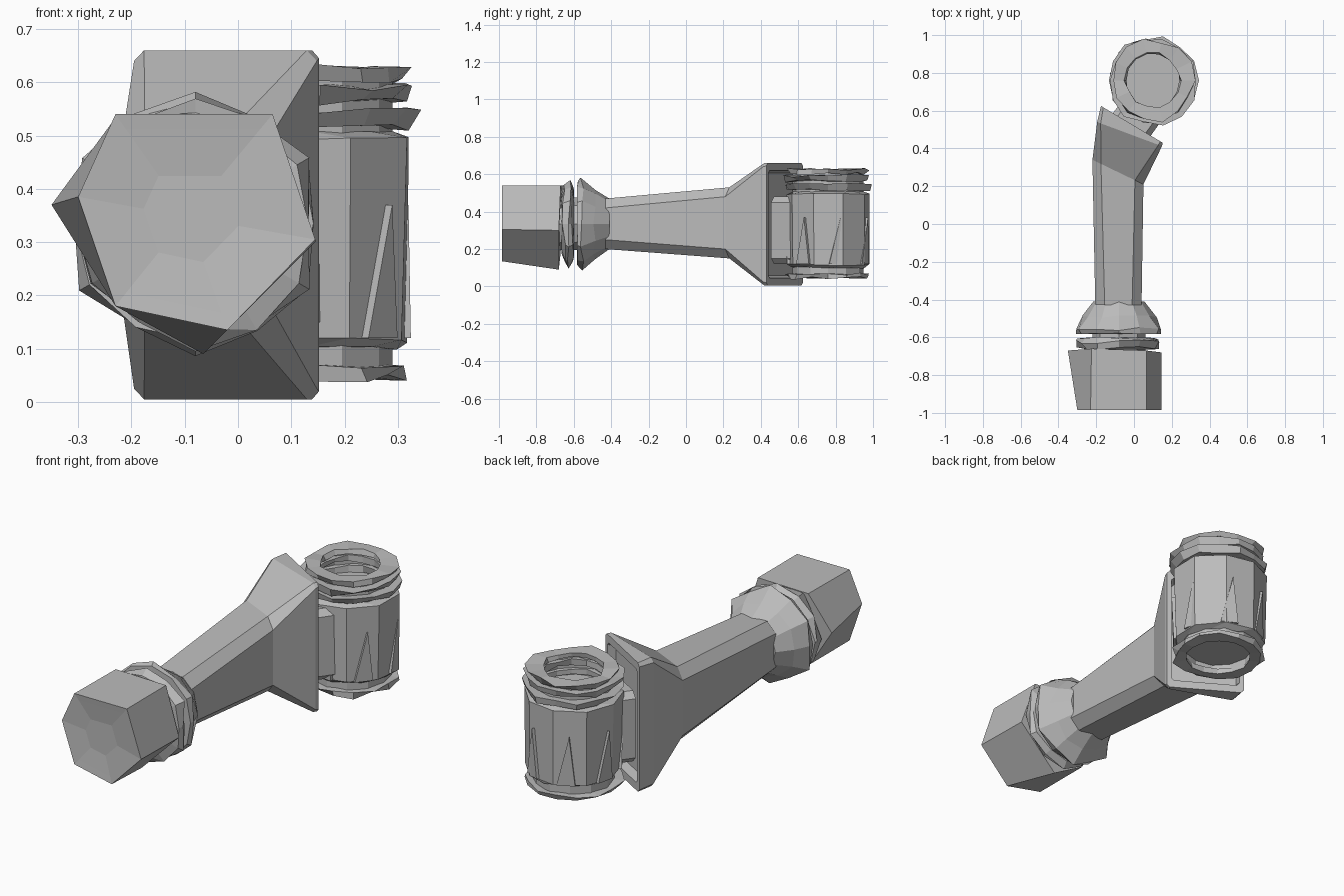
import bpy, bmesh, math, random
from mathutils import Vector

random.seed(4)
cube = bpy.data.objects.get("Cube")
if cube:
    bpy.data.objects.remove(cube, do_unlink=True)

grey = bpy.data.materials.new("plain grey")
grey.use_nodes = True
grey.diffuse_color = (0.5, 0.5, 0.5, 1)
grey.node_tree.nodes["Principled BSDF"].inputs["Base Color"].default_value = (0.5, 0.5, 0.5, 1)


def loft(name, rings, closed=False):
    """Skin a list of equal point rings; cap the ends, or join them when closed."""
    bm = bmesh.new()
    rows = [[bm.verts.new(p) for p in ring] for ring in rings]
    pairs = list(zip(rows, rows[1:])) + ([(rows[-1], rows[0])] if closed else [])
    for a, b in pairs:
        for i in range(len(a)):
            j = (i + 1) % len(a)
            bm.faces.new((a[i], a[j], b[j], b[i]))
    if not closed:
        bm.faces.new(rows[0])
        bm.faces.new(rows[-1])
    bmesh.ops.recalc_face_normals(bm, faces=bm.faces)
    mesh = bpy.data.meshes.new(name)
    bm.to_mesh(mesh)
    bm.free()
    mesh.materials.append(grey)
    obj = bpy.data.objects.new(name, mesh)
    bpy.context.collection.objects.link(obj)
    return obj


def circle(axis, at, radius, n, rough=0.0, turn=0.0):
    """Rough polygon around the handle axis (y) or the drum axis (z)."""
    pts = []
    for i in range(n):
        a = math.tau * (i + turn) / n
        r = radius + random.uniform(-rough, rough)
        h = at + random.uniform(-rough, rough) * 0.6
        c, s = r * math.cos(a), r * math.sin(a)
        pts.append(Vector((-0.08 + c, h, 0.335 + s)) if axis == "y"
                   else Vector((0.1 + c, 0.76 + s, h)))
    return pts


def section(left, right, z0, z1, chamfer):
    """Chamfered rectangle standing on the plan chord from left to right."""
    l, r = Vector((*left, 0)), Vector((*right, 0))
    t = chamfer / (r - l).length
    plan = [(t, z0), (1 - t, z0), (1, z0 + chamfer), (1, z1 - chamfer),
            (1 - t, z1), (t, z1), (0, z1 - chamfer), (0, z0 + chamfer)]
    return [l.lerp(r, u) + Vector((0, 0, z)) for u, z in plan]


def scaled(ring, factor, shift=(0, 0, 0)):
    mid = sum(ring, Vector()) / len(ring)
    return [mid + (p - mid) * factor + Vector(shift) for p in ring]


# Six-sided pommel with a shallow dished face
front = [Vector((x, -0.985, z)) for x, z in
         [(-.30, .385), (-.23, .54), (.065, .54), (.145, .305), (-.02, .135), (-.23, .18)]]
back = [Vector((x, y, z)) for x, y, z in
        [(-.35, -.67, .37), (-.225, -.66, .54), (.065, -.67, .54),
         (.145, -.68, .30), (-.065, -.68, .09), (-.23, -.67, .18)]]
loft("pommel", [scaled(front, 0.4, (0, 0.015, 0)), scaled(front, 0.85, (0, 0.004, 0)), front, back])

# Core and rough collar behind the pommel
loft("collar_core", [circle("y", -0.70, 0.14, 8), circle("y", -0.50, 0.14, 8)])
loft("collar", [circle("y", -0.665, 0.16, 12), circle("y", -0.655, 0.215, 12, 0.02),
                circle("y", -0.625, 0.23, 12, 0.018), circle("y", -0.605, 0.215, 12, 0.012),
                circle("y", -0.600, 0.15, 12)])

# Flared guard narrowing into the handle
loft("guard", [circle("y", -0.582, 0.15, 12), circle("y", -0.580, 0.225, 12, 0.006),
               circle("y", -0.555, 0.235, 12, 0.018), circle("y", -0.49, 0.19, 12, 0.015),
               circle("y", -0.41, 0.135, 12)])

# Handle, widening into a slanted mounting plate with a recessed rear face
plate = section((-.175, .625), (.152, .43), 0.005, 0.66, 0.015)
inset = scaled(plate, 0.88)
loft("handle_and_plate", [
    section((-.205, -.43), (.04, -.43), 0.20, 0.47, 0.05),
    section((-.22, .34), (.05, .21), 0.15, 0.53, 0.05),
    section((-.195, .54), (.148, .412), 0.005, 0.66, 0.02),
    plate, inset, scaled(inset, 0.95, (-0.02, -0.035, 0))])

# Neck joining the plate to the drum
loft("neck", [section((-.12, .575), (.08, .455), 0.12, 0.48, 0.03),
              section((0, .74), (.19, .61), 0.12, 0.48, 0.03)])

# Faceted drum
loft("drum", [circle("z", 0.10, 0.19, 9, 0.01), circle("z", 0.115, 0.222, 9, 0.01, 0.5),
              circle("z", 0.495, 0.228, 9, 0.008, 0.5), circle("z", 0.508, 0.19, 9)])

# Raised triangular facets around the drum
for k in range(7):
    a = math.tau * (k + 0.25) / 7
    foot = []
    for da, r, z in [(-0.22, 0.20, 0.12), (0.22, 0.20, 0.12), (0.08, 0.205, 0.37)]:
        foot.append(Vector((0.1 + r * math.cos(a + da), 0.76 + r * math.sin(a + da), z)))
    out = Vector((math.cos(a), math.sin(a), 0)) * 0.025
    loft("drum_facet", [foot, [p + out for p in foot]])


# Stacked rough rings above and below the drum, open in the middle
def rough_ring(name, z0, z1, radius, inner):
    loft(name, [circle("z", z0, inner, 14, 0.008), circle("z", z0, radius - 0.01, 14, 0.014),
                circle("z", z1, radius, 14, 0.014), circle("z", z1, inner, 14, 0.008)], True)


rough_ring("lower_top_ring", 0.515, 0.545, 0.23, 0.15)
rough_ring("middle_top_ring", 0.562, 0.592, 0.232, 0.15)
rough_ring("upper_top_ring", 0.605, 0.627, 0.215, 0.145)
rough_ring("bottom_ring", 0.045, 0.066, 0.225, 0.16)

# Inner sleeves holding the rings to the drum
for name, z0, z1 in (("top_sleeve", 0.50, 0.615), ("bottom_sleeve", 0.055, 0.12)):
    loft(name, [circle("z", z0, 0.17, 12), circle("z", z0, 0.19, 12),
                circle("z", z1, 0.19, 12), circle("z", z1, 0.17, 12)], True)
